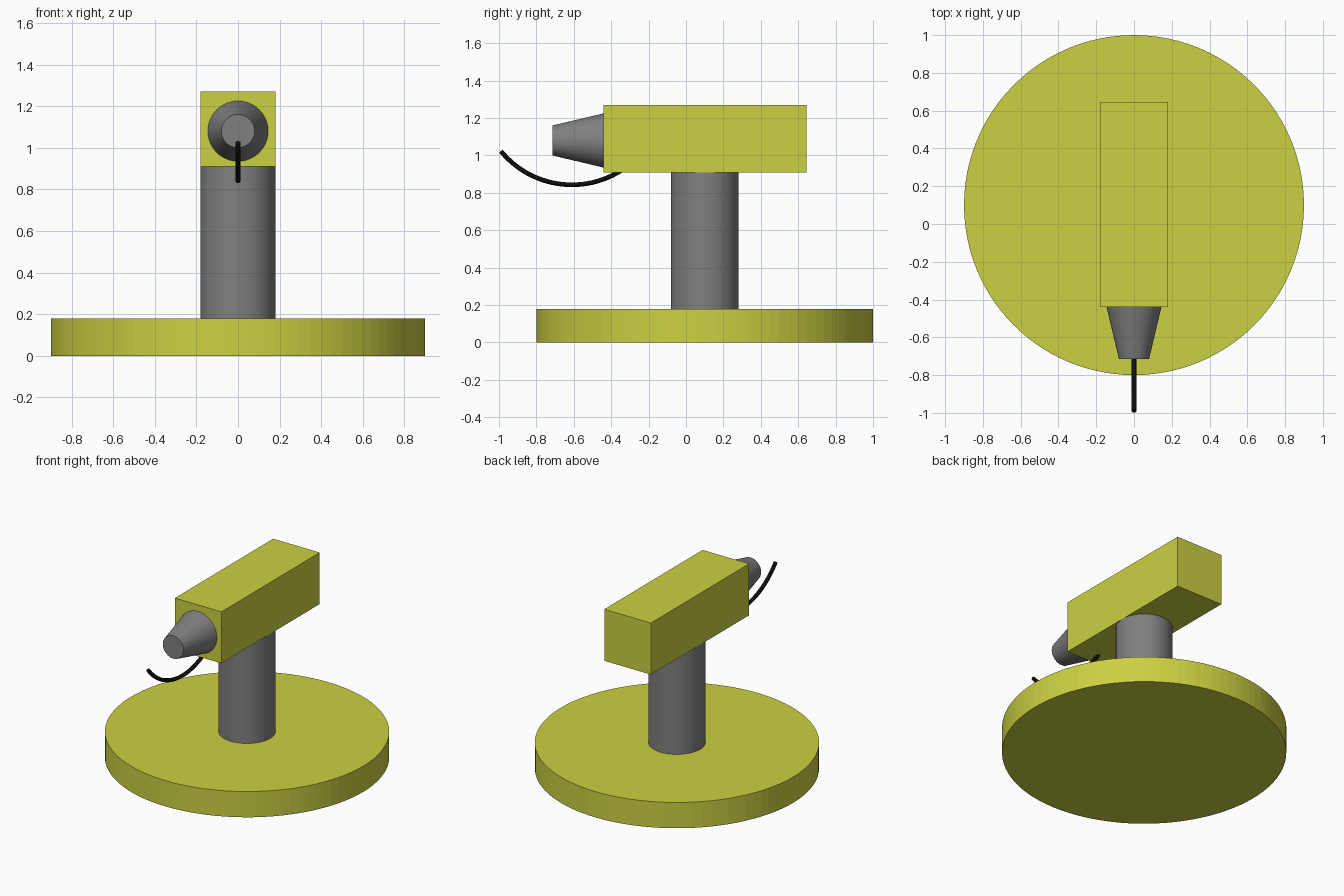
import bpy
import math
from mathutils import Matrix, Vector

default = bpy.data.objects.get("Cube")
if default:
    bpy.data.objects.remove(default, do_unlink=True)


def make_material(name, rgb):
    mat = bpy.data.materials.new(name)
    mat.use_nodes = True
    color = (*rgb, 1.0)
    mat.diffuse_color = color
    mat.node_tree.nodes["Principled BSDF"].inputs["Base Color"].default_value = color
    return mat


yellow = make_material("olive yellow", (0.60, 0.64, 0.054))
grey = make_material("mid grey", (0.216, 0.216, 0.216))
black = make_material("black", (0.004, 0.004, 0.004))


def finish(name, mat):
    obj = bpy.context.object
    obj.name = name
    obj.data.materials.append(mat)
    return obj


def round_part(name, mat, start, end, r_start, r_end, sides=64):
    """Cylinder or cone frustum running from start to end."""
    start, end = Vector(start), Vector(end)
    axis = end - start
    bpy.ops.mesh.primitive_cone_add(
        vertices=sides, radius1=r_start, radius2=r_end, depth=axis.length,
        location=(start + end) / 2,
        rotation=axis.to_track_quat('Z', 'Y').to_euler())
    return finish(name, mat)


CENTRE_Y = 0.10
BASE_TOP, HEAD_BOTTOM, HEAD_TOP = 0.18, 0.91, 1.27
HEAD_FRONT, HEAD_BACK = -0.44, 0.645

# Round base and column
round_part("base", yellow, (0, CENTRE_Y, 0), (0, CENTRE_Y, BASE_TOP), 0.9, 0.9, 96)
round_part("column", grey, (0, CENTRE_Y, BASE_TOP), (0, CENTRE_Y, HEAD_BOTTOM), 0.18, 0.18)

# Box-shaped head
size = Vector((0.36, HEAD_BACK - HEAD_FRONT, HEAD_TOP - HEAD_BOTTOM))
centre = Vector((0, (HEAD_FRONT + HEAD_BACK) / 2, (HEAD_TOP + HEAD_BOTTOM) / 2))
bpy.ops.mesh.primitive_cube_add(size=1)
head = finish("head", yellow)
head.data.transform(Matrix.Translation(centre) @ Matrix.Diagonal((*size, 1)))

# Tapered nozzle on the front of the head
round_part("nozzle", grey, (0, HEAD_FRONT, 1.08), (0, -0.715, 1.08), 0.145, 0.08, 48)

# Curved wire hanging under the nozzle, its rear end buried in the head
ARC_Y, ARC_Z, ARC_R, STEPS = -0.61, 1.333, 0.49, 32
sweep = math.radians(50.8)
curve = bpy.data.curves.new("wire", 'CURVE')
curve.dimensions = '3D'
curve.bevel_depth = 0.013
curve.bevel_resolution = 3
curve.use_fill_caps = True
path = curve.splines.new('POLY')
path.points.add(STEPS)
for i, point in enumerate(path.points):
    a = -sweep + 2 * sweep * i / STEPS
    point.co = (0, ARC_Y + ARC_R * math.sin(a), ARC_Z - ARC_R * math.cos(a), 1)
curve.materials.append(black)
wire = bpy.data.objects.new("wire", curve)
bpy.context.collection.objects.link(wire)
